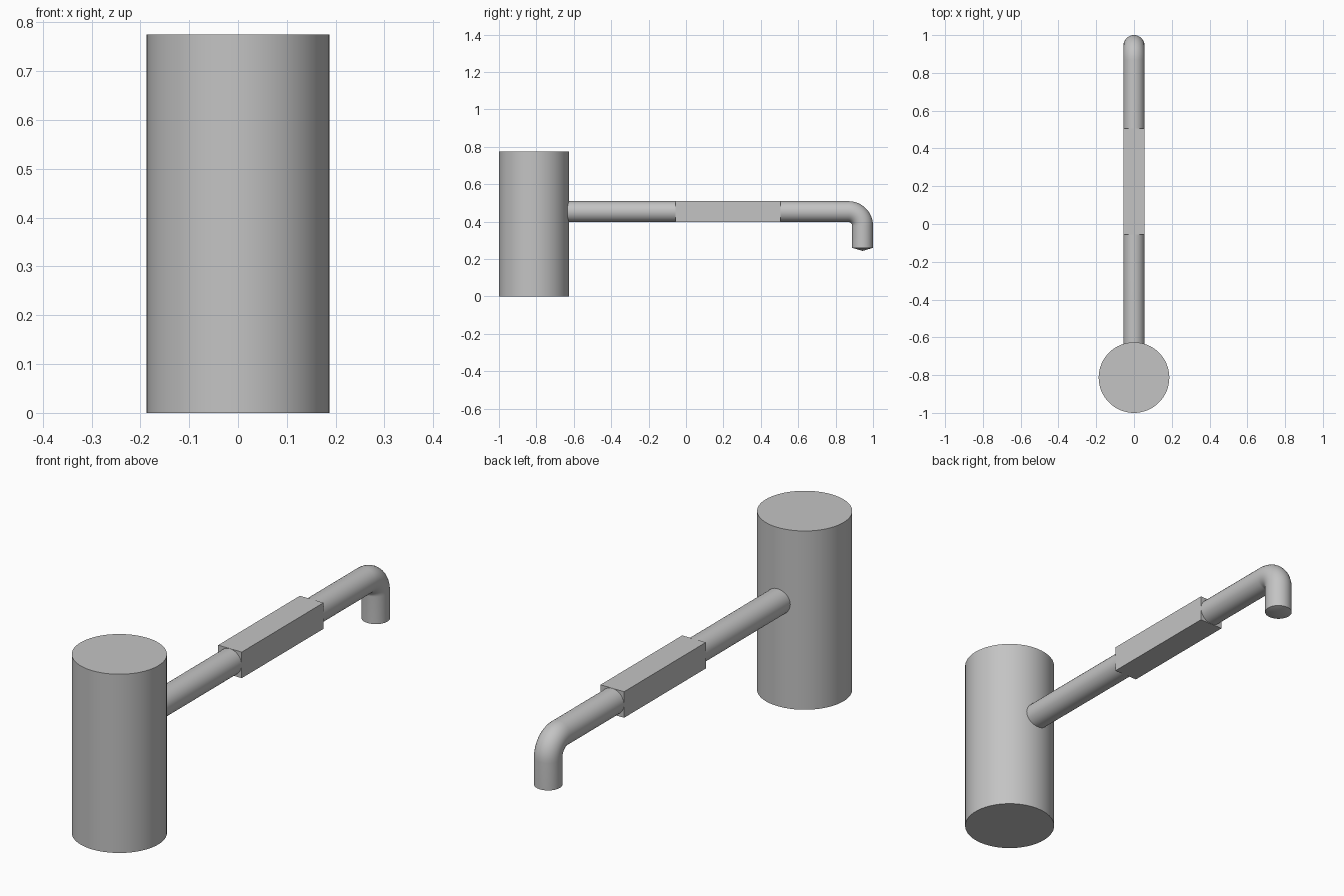
import bpy, bmesh, math
from mathutils import Matrix, Vector

if "Cube" in bpy.data.objects:
    bpy.data.objects.remove(bpy.data.objects["Cube"], do_unlink=True)

GREY = (0.55, 0.55, 0.55, 1)
metal = bpy.data.materials.new("plain_grey")
metal.use_nodes = True
metal.diffuse_color = GREY
metal.node_tree.nodes["Principled BSDF"].inputs["Base Color"].default_value = GREY

PIPE_R = 0.056
PIPE_Z = 0.453
SPOUT_Y = 1 - PIPE_R


def finish(name, bm, smooth=True):
    """Turn a bmesh into a shaded, coloured object."""
    bmesh.ops.recalc_face_normals(bm, faces=bm.faces)
    mesh = bpy.data.meshes.new(name)
    bm.to_mesh(mesh)
    bm.free()
    mesh.materials.append(metal)
    obj = bpy.data.objects.new(name, mesh)
    bpy.context.collection.objects.link(obj)
    if smooth:
        bpy.ops.object.select_all(action="DESELECT")
        obj.select_set(True)
        bpy.context.view_layer.objects.active = obj
        bpy.ops.object.shade_smooth_by_angle(angle=math.radians(30))
    return obj


# Upright body
radius, height = 0.187, 0.775
bm = bmesh.new()
bmesh.ops.create_cone(bm, cap_ends=True, segments=64, radius1=radius,
                      radius2=radius, depth=height,
                      matrix=Matrix.Translation((0, radius - 1, height / 2)))
finish("body", bm)

# Square grip around the middle of the pipe
y0, y1 = -0.055, 0.505
bm = bmesh.new()
bmesh.ops.create_cube(bm, size=1)
bmesh.ops.scale(bm, vec=(2 * PIPE_R + 0.001, y1 - y0, 2 * PIPE_R + 0.001),
                verts=bm.verts)
bmesh.ops.translate(bm, vec=(0, (y0 + y1) / 2, PIPE_Z), verts=bm.verts)
finish("square_grip", bm, smooth=False)

# Pipe path: straight run, quarter bend, short downward spout
bend = 0.075
path = [(-0.72, PIPE_Z, 0)]
for i in range(13):
    a = math.pi / 2 * i / 12
    path.append((SPOUT_Y - bend + bend * math.sin(a),
                 PIPE_Z - bend + bend * math.cos(a), a))
path.append((SPOUT_Y, 0.26, math.pi / 2))

# Sweep a circle along the path
SIDES = 32
bm = bmesh.new()
rings = []
for y, z, a in path:
    up = Vector((0, math.sin(a), math.cos(a)))
    ring = []
    for k in range(SIDES):
        t = math.tau * k / SIDES
        offset = up * math.cos(t) + Vector((math.sin(t), 0, 0))
        ring.append(bm.verts.new(Vector((0, y, z)) + offset * PIPE_R))
    rings.append(ring)
for r, s in zip(rings, rings[1:]):
    for k in range(SIDES):
        n = (k + 1) % SIDES
        bm.faces.new((r[k], r[n], s[n], s[k]))
bm.faces.new(rings[0])

# Shallow cone closing the spout
tip = bm.verts.new((0, SPOUT_Y, 0.243))
for k in range(SIDES):
    bm.faces.new((rings[-1][k], rings[-1][(k + 1) % SIDES], tip))
finish("pipe_and_spout", bm)
